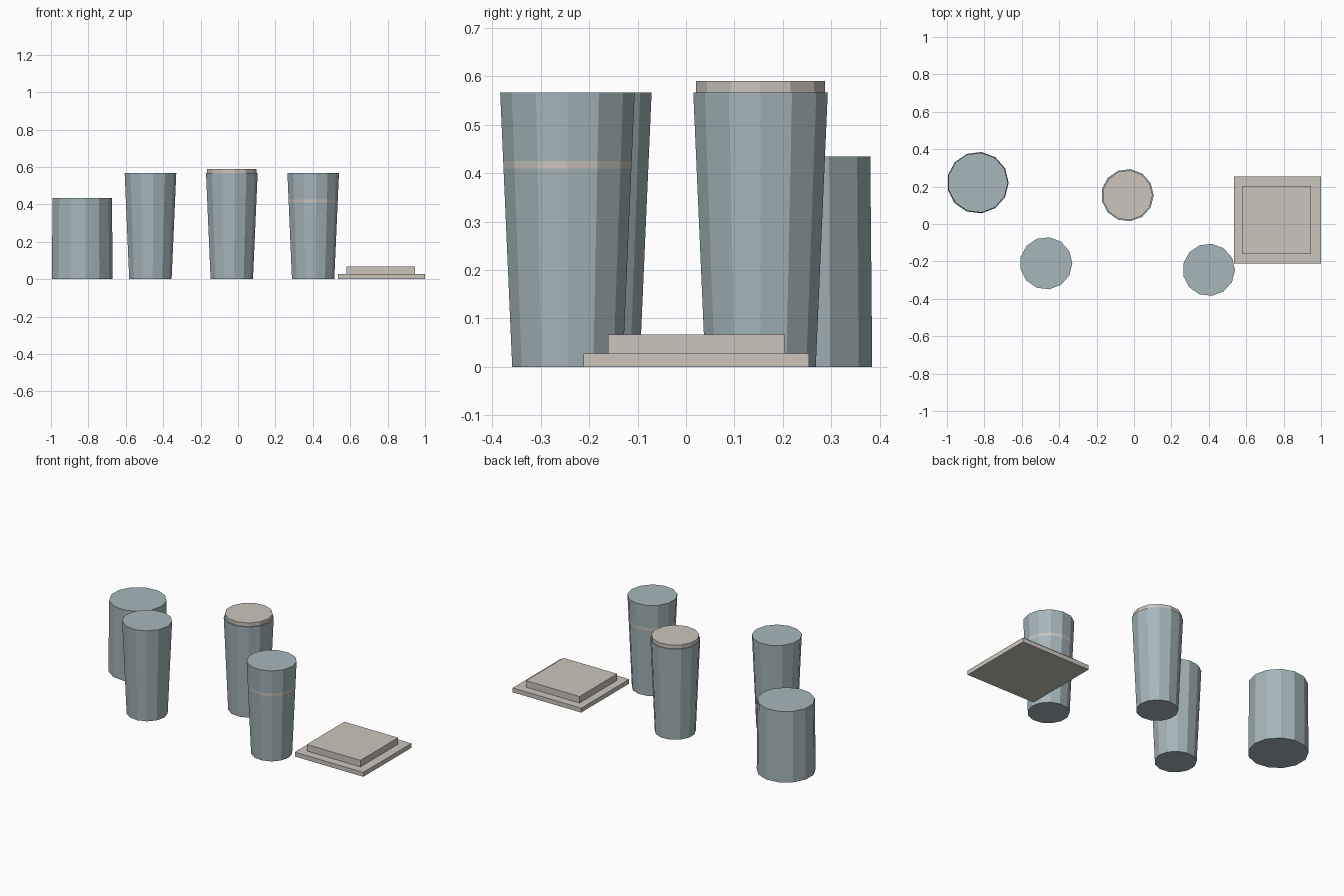
import bpy
import bmesh
from math import cos, sin, tau

cube = bpy.data.objects.get("Cube")
if cube:
    bpy.data.objects.remove(cube)


def material(name, colour):
    m = bpy.data.materials.new(name)
    m.use_nodes = True
    m.diffuse_color = (*colour, 1)
    m.node_tree.nodes["Principled BSDF"].inputs["Base Color"].default_value = (*colour, 1)
    return m


GLASS = material("blue grey", (0.38, 0.47, 0.50))
CREAM = material("warm cream", (0.60, 0.56, 0.51))
SIDES = 13


def finish(name, bm, mats):
    bmesh.ops.recalc_face_normals(bm, faces=bm.faces)
    mesh = bpy.data.meshes.new(name)
    bm.to_mesh(mesh)
    bm.free()
    for m in mats:
        mesh.materials.append(m)
    obj = bpy.data.objects.new(name, mesh)
    bpy.context.collection.objects.link(obj)
    return obj


def lathe(name, x, y, profile, mats, stripe=None):
    """Closed faceted solid from (radius, height) pairs; stripe is the ring in the second colour."""
    bm = bmesh.new()
    rings = [[bm.verts.new((x + r * cos(tau * i / SIDES), y + r * sin(tau * i / SIDES), z))
              for i in range(SIDES)] for r, z in profile]
    for k, (low, high) in enumerate(zip(rings, rings[1:])):
        for i in range(SIDES):
            j = (i + 1) % SIDES
            face = bm.faces.new((low[i], low[j], high[j], high[i]))
            face.material_index = int(k == stripe)
    bm.faces.new(rings[0][::-1])
    bm.faces.new(rings[-1])
    return finish(name, bm, mats)


def slab(name, x, y, z, w, d, h):
    bm = bmesh.new()
    bmesh.ops.create_cube(bm, size=1)
    for v in bm.verts:
        v.co = (x + v.co.x * w, y + v.co.y * d, z + (v.co.z + 0.5) * h)
    return finish(name, bm, [CREAM])


# Tapered tumblers
LOW, TOP, HEIGHT = 0.115, 0.14, 0.567


def wall(z):
    return (LOW + (TOP - LOW) * z / HEIGHT, z)


lathe("plain_tumbler", -0.47, -0.21, [wall(0), wall(HEIGHT)], [GLASS])
lathe("lidded_tumbler", -0.035, 0.154, [wall(0), wall(HEIGHT)], [GLASS])
lathe("tumbler_lid", -0.035, 0.154, [(0.134, HEIGHT), (0.134, 0.59)], [CREAM])
lathe("striped_tumbler", 0.4, -0.245,
      [wall(0), wall(0.41), wall(0.425), wall(HEIGHT)], [GLASS, CREAM], stripe=1)

# Wide short jar
lathe("short_jar", -0.835, 0.221, [(0.165, 0), (0.161, 0.434)], [GLASS])

# Stepped square tray
slab("tray_base", 0.767, 0.021, 0, 0.466, 0.466, 0.027)
slab("tray_top", 0.763, 0.021, 0.027, 0.365, 0.365, 0.04)
